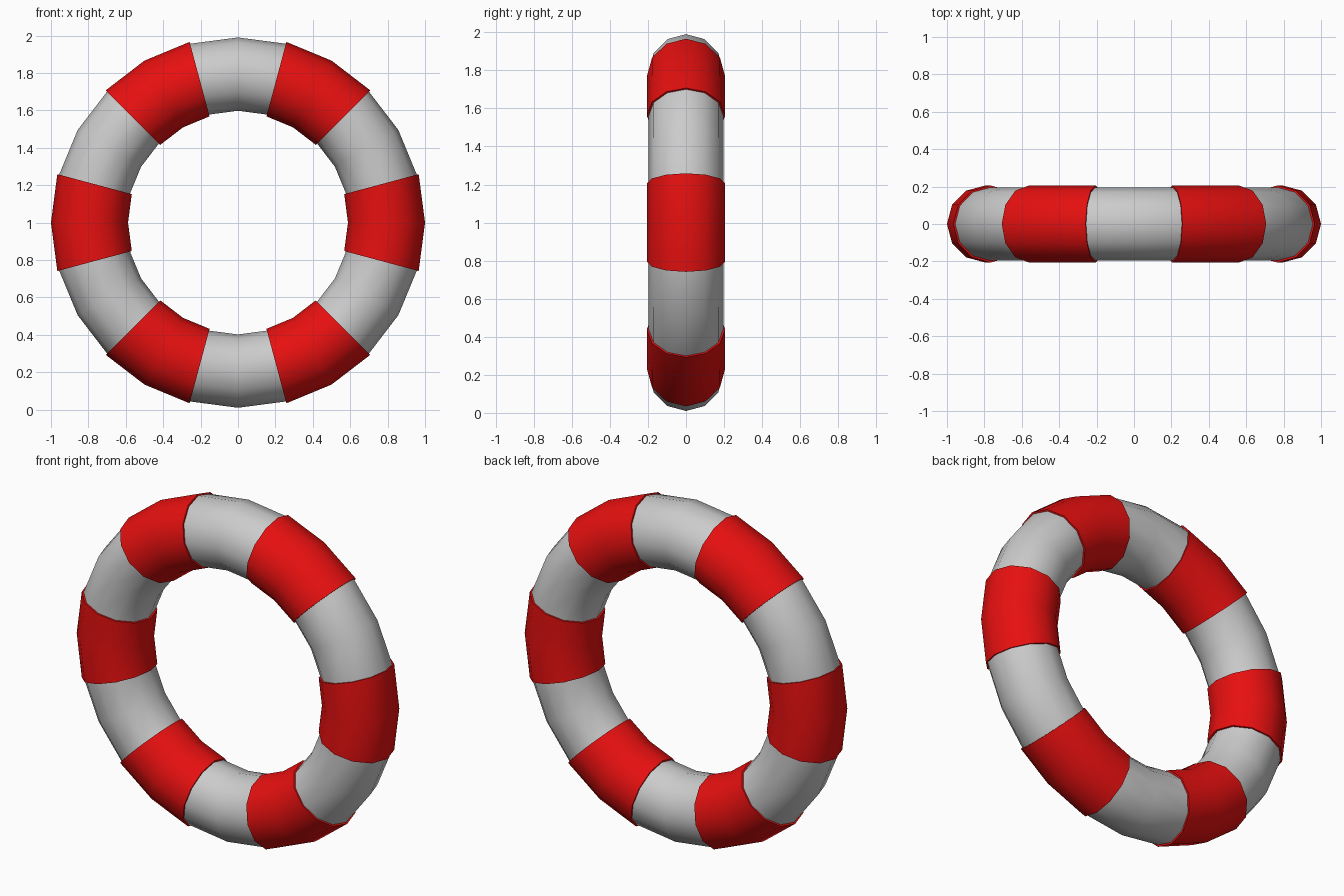
import bpy, bmesh
from math import sin, cos, pi, radians

if "Cube" in bpy.data.objects:
    bpy.data.objects.remove(bpy.data.objects["Cube"])

MAJOR, TUBE, BAND = 0.794, 0.196, 0.206
SIDES, STEP = 12, 15


def add_ring(bm, angle, radius):
    # One tube cross-section at the given angle around the buoy
    a = radians(angle)
    ring = []
    for i in range(SIDES):
        t = 2 * pi * i / SIDES
        d = MAJOR + radius * cos(t)
        ring.append(bm.verts.new((d * cos(a), radius * sin(t), 1 + d * sin(a))))
    return ring


def bridge(bm, a, b):
    for i in range(SIDES):
        j = (i + 1) % SIDES
        bm.faces.new((a[i], a[j], b[j], b[i]))


def finish(bm, name, color=None):
    bmesh.ops.recalc_face_normals(bm, faces=bm.faces)
    mesh = bpy.data.meshes.new(name)
    bm.to_mesh(mesh)
    bm.free()
    obj = bpy.data.objects.new(name, mesh)
    bpy.context.collection.objects.link(obj)
    if color:
        mat = bpy.data.materials.new(name + "_paint")
        mat.diffuse_color = color
        mat.use_nodes = True
        mat.node_tree.nodes["Principled BSDF"].inputs["Base Color"].default_value = mat.diffuse_color
        mesh.materials.append(mat)
    bpy.ops.object.select_all(action='DESELECT')
    obj.select_set(True)
    bpy.context.view_layer.objects.active = obj
    bpy.ops.object.shade_smooth_by_angle(angle=radians(40))


# Pale float ring
bm = bmesh.new()
rings = [add_ring(bm, a, TUBE) for a in range(0, 360, STEP)]
for k, ring in enumerate(rings):
    bridge(bm, ring, rings[(k + 1) % len(rings)])
finish(bm, "float_ring")

# Six red bands with thin rims down to the float
bm = bmesh.new()
for centre in range(0, 360, 60):
    sections = [(-STEP, TUBE), (-STEP, BAND), (0, BAND), (STEP, BAND), (STEP, TUBE)]
    rings = [add_ring(bm, centre + off, r) for off, r in sections]
    for a, b in zip(rings, rings[1:]):
        bridge(bm, a, b)
finish(bm, "red_bands", (0.8, 0.005, 0.005, 1))
